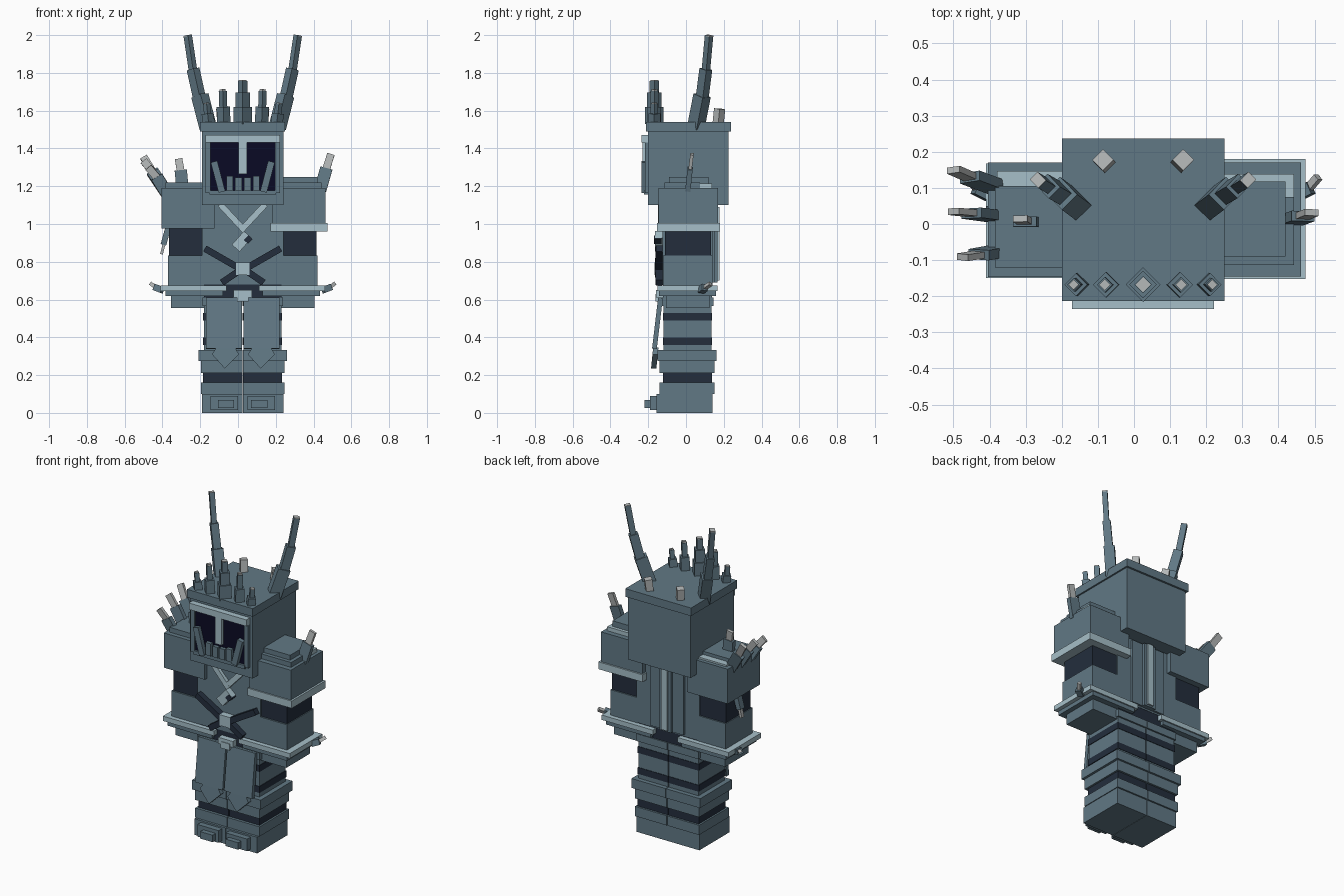
import bpy, bmesh, math
from mathutils import Vector, Matrix

CX = 0.025  # symmetry plane of the figure


def material(name, rgb):
    m = bpy.data.materials.new(name)
    m.diffuse_color = (*rgb, 1)
    return m


STEEL = material("slate steel", (0.120, 0.190, 0.235))
LIGHT = material("pale steel", (0.38, 0.52, 0.58))
DARK = material("dark blue grey", (0.017, 0.027, 0.046))
NAVY = material("navy black", (0.003, 0.003, 0.018))
BONE = material("bone grey", (0.46, 0.48, 0.48))


def finish(name, bm, mat):
    bmesh.ops.recalc_face_normals(bm, faces=bm.faces)
    me = bpy.data.meshes.new(name)
    bm.to_mesh(me)
    bm.free()
    me.materials.append(mat)
    ob = bpy.data.objects.new(name, me)
    bpy.context.collection.objects.link(ob)
    return ob


def box(name, mat, x, y, z, mirror=False):
    """Box from ranges, optionally repeated across the symmetry plane."""
    bm = bmesh.new()
    for x0, x1 in [x] + ([(2 * CX - x[1], 2 * CX - x[0])] if mirror else []):
        lo, hi = Vector((x0, y[0], z[0])), Vector((x1, y[1], z[1]))
        bmesh.ops.create_cube(bm, size=1, matrix=Matrix.Translation((lo + hi) / 2)
                              @ Matrix.Diagonal((*(hi - lo), 1)))
    return finish(name, bm, mat)


def beam(name, mat, p, q, w, d, side=(1, 0, 0), mirror=False):
    """Bar from p to q, w wide along the side direction and d deep."""
    bm = bmesh.new()
    for s in (1, -1) if mirror else (1,):
        flip = lambda v: Vector((v[0] if s > 0 else 2 * CX - v[0], v[1], v[2]))
        a, b = flip(p), flip(q)
        zax = (b - a).normalized()
        xax = Vector((side[0] * s, side[1], side[2]))
        xax = (xax - zax * xax.dot(zax)).normalized()
        yax = zax.cross(xax)
        rot = Matrix((xax, yax, zax)).transposed().to_4x4()
        bmesh.ops.create_cube(bm, size=1, matrix=Matrix.Translation((a + b) / 2) @ rot
                              @ Matrix.Diagonal((w, d, (b - a).length, 1)))
    return finish(name, bm, mat)


# Feet and toes
box("foot", STEEL, (-0.19, 0.024), (-0.155, 0.14), (0, 0.10), True)
box("toe_block", STEEL, (-0.145, 0.0), (-0.19, -0.15), (0.015, 0.09), True)
box("toe_tip", STEEL, (-0.105, -0.02), (-0.22, -0.18), (0.025, 0.068), True)

# Legs with stacked armour bands
box("leg", STEEL, (-0.18, 0.022), (-0.12, 0.135), (0.09, 0.62), True)
box("ankle_band", STEEL, (-0.195, 0.023), (-0.14, 0.15), (0.10, 0.16), True)
for z in ((0.16, 0.21), (0.36, 0.40), (0.49, 0.53)):
    box("leg_dark_band", DARK, (-0.184, 0.0225), (-0.123, 0.138), z, True)
box("shin_band", STEEL, (-0.195, 0.023), (-0.14, 0.15), (0.21, 0.28), True)
box("knee_band", STEEL, (-0.21, 0.0235), (-0.15, 0.162), (0.275, 0.333), True)
box("thigh_band", STEEL, (-0.187, 0.023), (-0.128, 0.145), (0.565, 0.61), True)

# Hanging cloth panels and their pointed tips
beam("cloth_panel", STEEL, (-0.075, -0.135, 0.61), (-0.075, -0.167, 0.34), 0.19, 0.025, mirror=True)
bm = bmesh.new()
for cx in (-0.07, 2 * CX + 0.07):
    outline = [(-0.068, 0.31), (-0.045, 0.345), (0.055, 0.345), (0.075, 0.31), (0.0, 0.235)]
    f = bm.faces.new([bm.verts.new((cx + x, -0.185 + (z - 0.235) * 0.1, z)) for x, z in outline])
    g = bmesh.ops.extrude_face_region(bm, geom=[f])["geom"]
    bmesh.ops.translate(bm, verts=[v for v in g if isinstance(v, bmesh.types.BMVert)], vec=(0, 0.028, 0))
finish("cloth_tip", bm, STEEL)

# Torso, waist and back spine
box("torso", STEEL, (-0.19, 0.24), (-0.125, 0.14), (0.68, 1.13))
box("waist", DARK, (-0.18, 0.23), (-0.122, 0.138), (0.605, 0.69))
box("back_panel", STEEL, (-0.09, 0.14), (0.13, 0.152), (0.69, 1.09))
box("spine_plate", STEEL, (-0.015, 0.065), (0.14, 0.168), (0.69, 1.09))
box("spine_strip", LIGHT, (0.005, 0.045), (0.16, 0.178), (0.70, 1.09))
box("belt_clasp", LIGHT, (-0.025, 0.075), (-0.158, -0.12), (0.612, 0.65))
box("belt_clasp_drop", LIGHT, (-0.005, 0.055), (-0.162, -0.12), (0.59, 0.63))

# Chest straps and collar
beam("upper_strap", DARK, (-0.175, -0.135, 0.87), (0.025, -0.14, 0.755), 0.05, 0.035, (0, 1, 0), True)
beam("lower_strap", DARK, (-0.085, -0.135, 0.69), (0.025, -0.14, 0.765), 0.05, 0.035, (0, 1, 0), True)
box("strap_buckle", LIGHT, (-0.01, 0.06), (-0.166, -0.12), (0.73, 0.797))
beam("collar", LIGHT, (-0.095, -0.128, 1.105), (0.035, -0.134, 0.965), 0.03, 0.032, (0, 1, 0), True)
beam("pendant", LIGHT, (-0.012, -0.145, 0.872), (0.052, -0.145, 0.944), 0.04, 0.055, (0, 1, 0))
beam("pendant_gem", DARK, (0.042, -0.15, 0.905), (0.066, -0.15, 0.93), 0.04, 0.03, (0, 1, 0))

# Arms: forearm, dark sleeve, gauntlet and wrist bands
box("hand", STEEL, (-0.355, -0.17), (-0.105, 0.125), (0.555, 0.63), True)
box("sleeve", DARK, (-0.365, -0.18), (-0.112, 0.132), (0.83, 0.99), True)
box("gauntlet", STEEL, (-0.37, -0.18), (-0.122, 0.14), (0.67, 0.832), True)
box("wrist_band", STEEL, (-0.385, -0.08), (-0.142, 0.16), (0.62, 0.65), True)
box("wrist_trim", LIGHT, (-0.41, -0.06), (-0.15, 0.168), (0.645, 0.675), True)
beam("wrist_spike", STEEL, (-0.40, 0.08, 0.65), (-0.44, 0.10, 0.665), 0.035, 0.035, (0, 1, 0), True)
beam("wrist_spike_tip", BONE, (-0.43, 0.095, 0.66), (-0.46, 0.13, 0.683), 0.02, 0.02, (0, 1, 0), True)
beam("elbow_spike", STEEL, (-0.37, 0.03, 0.98), (-0.395, 0.03, 0.89), 0.03, 0.04, (1, 0, 0))
beam("elbow_spike_tip", BONE, (-0.39, 0.03, 0.90), (-0.405, 0.03, 0.84), 0.015, 0.025, (1, 0, 0))

# Shoulder armour
box("left_shoulder", STEEL, (-0.405, -0.125), (-0.147, 0.17), (0.975, 1.19))
box("left_shoulder_step", STEEL, (-0.385, -0.15), (-0.12, 0.105), (1.18, 1.22))
box("left_shoulder_inlay", LIGHT, (-0.38, -0.18), (0.105, 0.147), (1.18, 1.20))
box("right_shoulder", STEEL, (0.18, 0.463), (-0.145, 0.17), (0.99, 1.19))
box("right_shoulder_step", STEEL, (0.19, 0.443), (-0.113, 0.075), (1.18, 1.22))
box("right_shoulder_cap", STEEL, (0.19, 0.42), (-0.09, 0.118), (1.18, 1.25))
box("right_shoulder_inlay", LIGHT, (0.20, 0.443), (0.075, 0.138), (1.18, 1.215))
box("right_shoulder_trim", LIGHT, (0.172, 0.475), (-0.153, 0.18), (0.96, 1.005))

# Shoulder spikes with bone tips
for base, mid, tip in (
        ((-0.375, 0.10, 1.16), (-0.455, 0.13, 1.28), (-0.50, 0.15, 1.355)),
        ((-0.375, 0.02, 1.16), (-0.45, 0.03, 1.275), (-0.50, 0.035, 1.335)),
        ((-0.375, -0.075, 1.16), (-0.43, -0.085, 1.25), (-0.475, -0.092, 1.30)),
        ((-0.295, 0.005, 1.20), (-0.303, 0.007, 1.285), (-0.315, 0.015, 1.345)),
        ((0.435, 0.01, 1.18), (0.468, 0.022, 1.295), (0.492, 0.032, 1.37))):
    beam("shoulder_spike", STEEL, base, mid, 0.065, 0.028)
    beam("shoulder_spike_tip", BONE, Vector(mid).lerp(Vector(base), 0.1), tip, 0.04, 0.018)

# Helmet
box("helmet", STEEL, (-0.19, 0.24), (-0.20, 0.225), (1.10, 1.50))
box("helmet_cap", STEEL, (-0.20, 0.25), (-0.213, 0.237), (1.49, 1.54))
box("face_opening", NAVY, (-0.148, 0.198), (-0.209, -0.199), (1.165, 1.44))
box("brow_bar", LIGHT, (-0.172, 0.222), (-0.236, -0.195), (1.432, 1.472))
box("nose_guard", LIGHT, (0.002, 0.048), (-0.23, -0.20), (1.265, 1.435))
box("face_jamb", STEEL, (-0.172, -0.145), (-0.218, -0.195), (1.165, 1.435), True)
box("jaw_bar", STEEL, (-0.15, 0.20), (-0.222, -0.195), (1.155, 1.178))
for i in range(4):
    x = -0.062 + i * 0.047
    box("tooth", STEEL, (x, x + 0.036), (-0.23, -0.20), (1.178, 1.245 if i % 3 else 1.255))
beam("tusk", STEEL, (-0.085, -0.22, 1.17), (-0.127, -0.22, 1.33), 0.036, 0.03, mirror=True)

# Tall horns, each of three tapering blocks turned to the diagonal
for p, q, w, d in (
        ((-0.158, 0.052, 1.51), (-0.202, 0.085, 1.68), 0.072, 0.06),
        ((-0.200, 0.083, 1.65), (-0.238, 0.105, 1.82), 0.052, 0.045),
        ((-0.235, 0.103, 1.79), (-0.266, 0.122, 1.997), 0.034, 0.03)):
    beam("horn", STEEL, p, q, w, d, (0.7, -0.7, 0), True)
beam("horn_tip", BONE, (-0.2655, 0.1217, 1.993), (-0.2664, 0.1223, 1.999), 0.034, 0.03, (0.7, -0.7, 0), True)

# Crown of stepped spikes along the front edge
Y = -0.168
for x, lean, h, w in ((-0.155, -0.012, 0.11, 0.045), (-0.075, -0.006, 0.18, 0.05)):
    at = lambda t: (x + lean * t, Y, 1.53 + h * t)
    beam("crown_spike", STEEL, at(0), at(0.5), w, w, (0.7, 0.7, 0), True)
    beam("crown_spike_upper", STEEL, at(0.45), at(0.97), w * 0.6, w * 0.6, (0.7, 0.7, 0), True)
    beam("crown_spike_tip", BONE, at(0.96), at(1.02), w * 0.45, w * 0.45, (0.7, 0.7, 0), True)
for z0, z1, w in ((1.53, 1.62, 0.068), (1.61, 1.695, 0.054), (1.69, 1.758, 0.034)):
    beam("crown_centre", STEEL, (CX, Y, z0), (CX, Y, z1), w, w, (0.7, 0.7, 0))
beam("crown_centre_tip", BONE, (CX, Y, 1.756), (CX, Y, 1.762), 0.03, 0.03, (0.7, 0.7, 0))

# Small rear studs
beam("rear_stud", BONE, (-0.08, 0.17, 1.53), (-0.086, 0.178, 1.61), 0.042, 0.042, (0.7, 0.7, 0), True)
